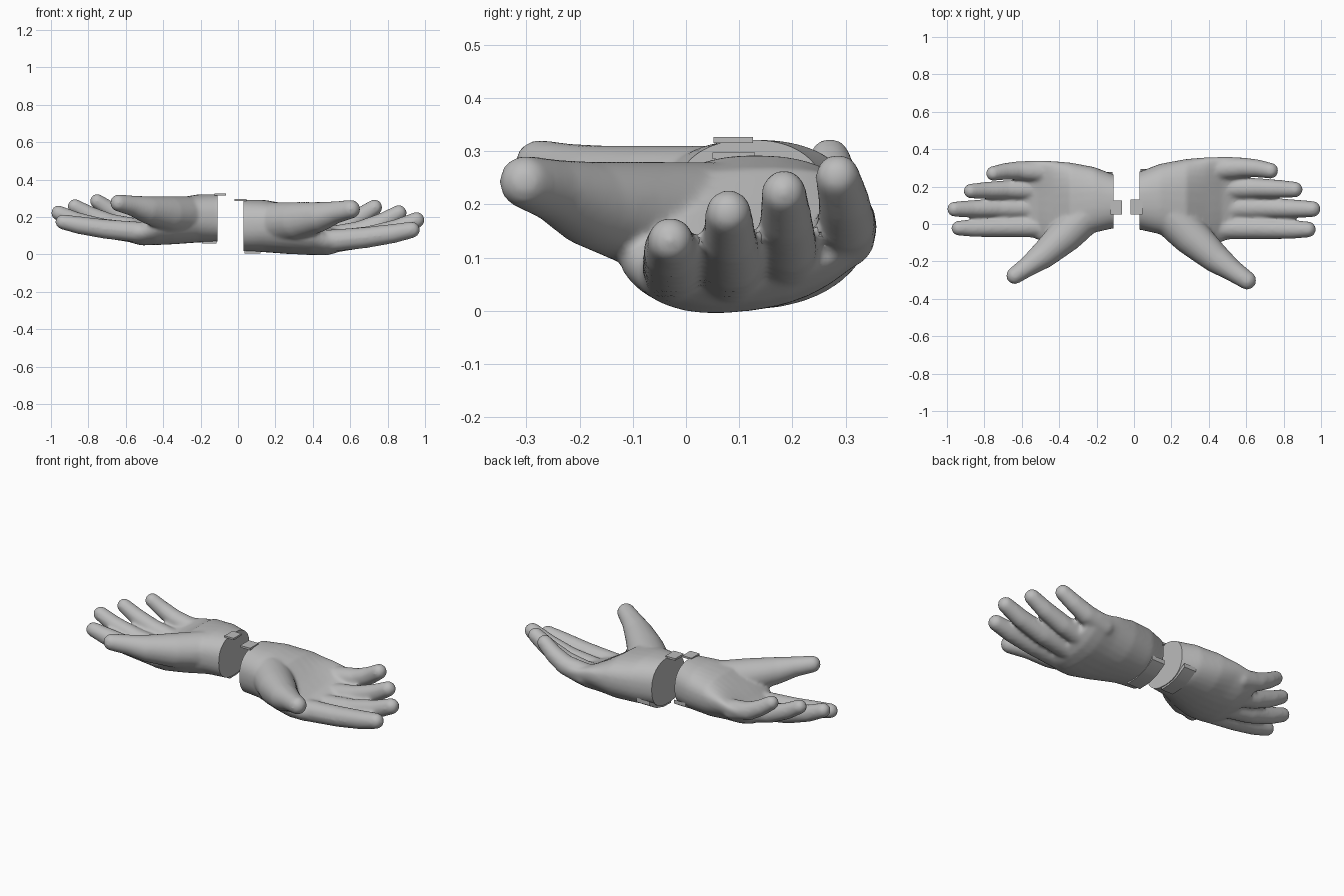
import bpy, bmesh, math
from mathutils import Matrix, Vector

cube = bpy.data.objects.get("Cube")
if cube:
    bpy.data.objects.remove(cube)

grey = bpy.data.materials.new("plain grey")
grey.use_nodes = True
grey.diffuse_color = (0.5, 0.5, 0.5, 1)
grey.node_tree.nodes["Principled BSDF"].inputs["Base Color"].default_value = (0.5, 0.5, 0.5, 1)


def add_object(name, mesh):
    ob = bpy.data.objects.new(name, mesh)
    bpy.context.collection.objects.link(ob)
    return ob


def add_digit(bm, path):
    """Rounded, tapering digit swept along (x, y, z, radius) points."""
    for a, b in zip(path, path[1:]):
        for i in range(13):
            x, y, z, r = Vector(a).lerp(Vector(b), i / 12)
            bmesh.ops.create_uvsphere(bm, u_segments=16, v_segments=10, radius=r,
                                      matrix=Matrix.Translation((x, y, z)))


def add_palm(bm, stations, n=32):
    """Loft of cupped oval sections: x, y low, y high, mid z, half height, tilt, cup."""
    rings = []
    for x, lo, hi, mid, h, tilt, cup in stations:
        ring = []
        for i in range(n):
            t = 2 * math.pi * i / n
            c, s = math.cos(t), math.sin(t)
            y = (lo + hi) / 2 + (hi - lo) / 2 * math.copysign(abs(c) ** 0.85, c)
            z = mid + h * math.copysign(abs(s) ** 0.85, s) + tilt * c + cup * c * c
            ring.append(bm.verts.new((x, y, z)))
        rings.append(ring)
    for a, b in zip(rings, rings[1:]):
        for i in range(n):
            j = (i + 1) % n
            bm.faces.new((a[i], a[j], b[j], b[i]))
    bm.faces.new(rings[0][::-1])
    bm.faces.new(rings[-1])


# Raw hand volumes
bm = bmesh.new()
add_palm(bm, [
    (-0.03, -0.03, 0.265, 0.155, 0.137, 0, 0),
    (0.03, -0.03, 0.28, 0.155, 0.137, 0, 0),
    (0.14, -0.055, 0.322, 0.152, 0.14, 0, 0.01),
    (0.28, -0.11, 0.348, 0.135, 0.133, 0.01, 0.02),
    (0.39, -0.13, 0.357, 0.097, 0.098, 0.03, 0.045),
    (0.47, -0.095, 0.36, 0.076, 0.075, 0.045, 0.042),
    (0.53, -0.075, 0.36, 0.075, 0.058, 0.045, 0.042),
    (0.575, -0.055, 0.345, 0.082, 0.036, 0.045, 0.035),
])
# index, middle, ring, little finger, thumb
add_digit(bm, [(0.48, -0.022, 0.072, 0.061), (0.68, -0.025, 0.09, 0.057),
               (0.83, -0.029, 0.112, 0.052), (0.93, -0.029, 0.132, 0.044)])
add_digit(bm, [(0.48, 0.085, 0.066, 0.062), (0.7, 0.086, 0.095, 0.057),
               (0.85, 0.082, 0.138, 0.051), (0.955, 0.08, 0.184, 0.044)])
add_digit(bm, [(0.48, 0.19, 0.088, 0.061), (0.65, 0.192, 0.124, 0.055),
               (0.77, 0.188, 0.172, 0.05), (0.86, 0.184, 0.222, 0.043)])
add_digit(bm, [(0.46, 0.295, 0.14, 0.062), (0.58, 0.302, 0.165, 0.055),
               (0.66, 0.297, 0.205, 0.049), (0.73, 0.285, 0.252, 0.043)])
add_digit(bm, [(0.2, 0.04, 0.168, 0.112), (0.31, -0.07, 0.178, 0.103),
               (0.43, -0.178, 0.2, 0.081), (0.52, -0.244, 0.225, 0.06),
               (0.605, -0.302, 0.242, 0.05)])
raw = bpy.data.meshes.new("hand_raw")
bm.to_mesh(raw)
bm.free()
blank = add_object("hand_blank", raw)

# Fuse into one skin and relax it
remesh = blank.modifiers.new("fuse", 'REMESH')
remesh.mode = 'VOXEL'
remesh.voxel_size = 0.009
relax = blank.modifiers.new("relax", 'SMOOTH')
relax.factor = 0.5
relax.iterations = 12
skin = bpy.data.meshes.new_from_object(
    blank.evaluated_get(bpy.context.evaluated_depsgraph_get()))
bpy.data.objects.remove(blank)

# Cut the wrist flat and close it
bm = bmesh.new()
bm.from_mesh(skin)
cut = bmesh.ops.bisect_plane(bm, geom=bm.verts[:] + bm.edges[:] + bm.faces[:],
                             plane_co=(0.03, 0, 0), plane_no=(-1, 0, 0), clear_outer=True)
rim = [e for e in cut["geom_cut"] if isinstance(e, bmesh.types.BMEdge)]
bmesh.ops.contextual_create(bm, geom=rim)
bmesh.ops.recalc_face_normals(bm, faces=bm.faces[:])
bm.to_mesh(skin)
bm.free()


def plate(x0, x1, profile, thick):
    """Strap piece following a (y, z) profile between two x positions."""
    mesh = bpy.data.meshes.new("strap")
    b = bmesh.new()
    rows = [[b.verts.new((x, y, z + dz)) for x, dz in
             ((x0, 0), (x1, 0), (x1, thick), (x0, thick))] for y, z in profile]
    for p, q in zip(rows, rows[1:]):
        for i in range(4):
            j = (i + 1) % 4
            b.faces.new((p[i], p[j], q[j], q[i]))
    b.faces.new(rows[0])
    b.faces.new(rows[-1])
    bmesh.ops.recalc_face_normals(b, faces=b.faces[:])
    b.to_mesh(mesh)
    b.free()
    return mesh


parts = {
    "hand": skin,
    "wrist_tab": plate(-0.02, 0.045, [(0.05, 0.285), (0.13, 0.285)], 0.012),
    "wrist_strap": plate(0.035, 0.12, [(0.09, 0.006), (0.16, 0.008), (0.23, 0.027), (0.295, 0.066)], 0.025),
}

# The right hand is a slightly smaller, raised mirror of the left
mirror = Matrix.Translation((-0.083, 0.005, 0.053)) @ Matrix.Diagonal((-0.918, 0.93, 0.92, 1))
for name, mesh in parts.items():
    other = mesh.copy()
    other.transform(mirror)
    other.flip_normals()
    for side, data in (("left", mesh), ("right", other)):
        ob = add_object(side + "_" + name, data)
        data.materials.clear()
        data.materials.append(grey)
        bpy.ops.object.select_all(action='DESELECT')
        ob.select_set(True)
        bpy.context.view_layer.objects.active = ob
        bpy.ops.object.shade_smooth_by_angle(angle=math.radians(40))
